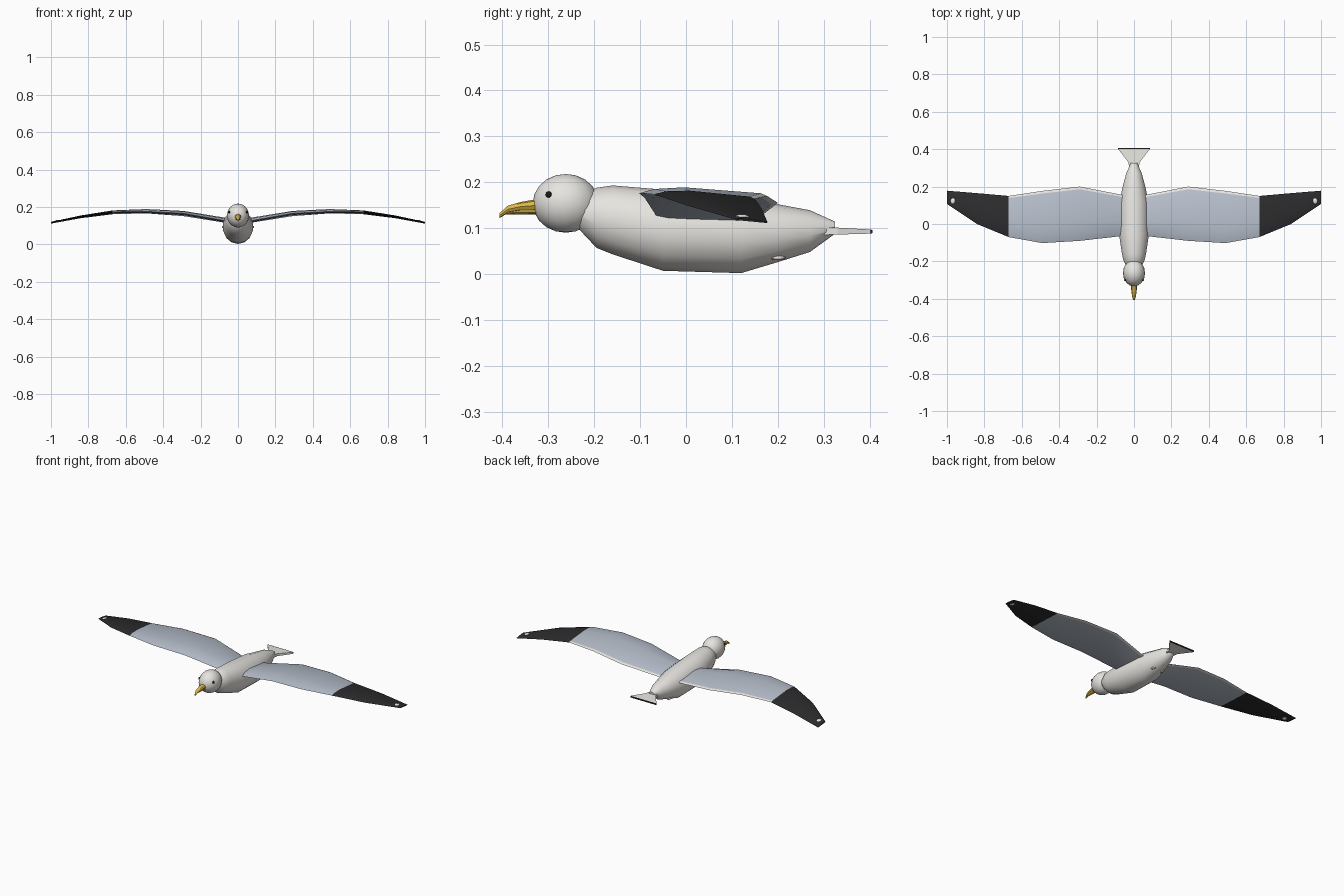
import bpy, bmesh, math
from mathutils import Vector

if "Cube" in bpy.data.objects:
    bpy.data.objects.remove(bpy.data.objects["Cube"])


def material(name, r, g, b):
    m = bpy.data.materials.new(name)
    m.use_nodes = True
    m.diffuse_color = (r, g, b, 1)
    bsdf = next(n for n in m.node_tree.nodes if n.type == 'BSDF_PRINCIPLED')
    bsdf.inputs["Base Color"].default_value = (r, g, b, 1)
    return m


WHITE = material("white feathers", 0.83, 0.81, 0.77)
GREY = material("grey feathers", 0.47, 0.52, 0.60)
BLACK = material("black feathers", 0.025, 0.025, 0.027)
YELLOW = material("yellow beak", 0.72, 0.48, 0.06)
EYE = material("dark eye", 0.01, 0.01, 0.01)
PINK = material("pale pink feet", 0.80, 0.68, 0.64)


def finish(name, bm, mats, smooth=40):
    """Turn a bmesh into a shaded object."""
    bmesh.ops.recalc_face_normals(bm, faces=bm.faces)
    me = bpy.data.meshes.new(name)
    bm.to_mesh(me)
    bm.free()
    ob = bpy.data.objects.new(name, me)
    bpy.context.collection.objects.link(ob)
    for m in mats:
        me.materials.append(m)
    if smooth:
        bpy.ops.object.select_all(action='DESELECT')
        ob.select_set(True)
        bpy.context.view_layer.objects.active = ob
        bpy.ops.object.shade_smooth_by_angle(angle=math.radians(smooth))
    return ob


def loft(name, rings, mats, rule=None, smooth=40):
    """Skin closed rings of points; rule(ring, side) picks the colour."""
    bm = bmesh.new()
    loops = [[bm.verts.new(p) for p in ring] for ring in rings]
    n = len(loops[0])
    for i in range(len(loops) - 1):
        for j in range(n):
            k = (j + 1) % n
            f = bm.faces.new((loops[i][j], loops[i][k],
                              loops[i + 1][k], loops[i + 1][j]))
            f.material_index = rule(i, j) if rule else 0
    bm.faces.new(loops[0][::-1])
    end = bm.faces.new(loops[-1])
    end.material_index = len(mats) - 1
    return finish(name, bm, mats, smooth)


def oval(y, low, high, rx, sides):
    """Upright elliptical ring at y."""
    mid, rz = (low + high) / 2, (high - low) / 2
    return [(rx * math.sin(a), y, mid + rz * math.cos(a))
            for a in (2 * math.pi * i / sides for i in range(sides))]


def ball(name, centre, radii, mat, u=14, v=10):
    bm = bmesh.new()
    bmesh.ops.create_uvsphere(bm, u_segments=u, v_segments=v, radius=1)
    for vert in bm.verts:
        vert.co = Vector(c + r * p for c, r, p in zip(centre, radii, vert.co))
    return finish(name, bm, [mat], 60)


# Body: y, bottom, top, half width
body = [(-0.24, 0.105, 0.165, 0.035), (-0.195, 0.057, 0.188, 0.058),
        (-0.16, 0.043, 0.193, 0.066), (-0.05, 0.007, 0.184, 0.083),
        (0.12, 0.002, 0.17, 0.079), (0.2, 0.026, 0.152, 0.062),
        (0.27, 0.048, 0.139, 0.043), (0.325, 0.088, 0.114, 0.018)]
loft("body", [oval(*r, 14) for r in body], [WHITE], smooth=60)

# Head
ball("head", (0, -0.262, 0.154), (0.059, 0.072, 0.064), WHITE, 16, 10)

# Beak: hooked upper half over a shorter lower half
upper = [(-0.32, 0.136, 0.164, 0.018), (-0.36, 0.137, 0.157, 0.014),
         (-0.388, 0.133, 0.149, 0.010), (-0.406, 0.122, 0.133, 0.004)]
lower = [(-0.32, 0.129, 0.142, 0.015), (-0.36, 0.130, 0.141, 0.011),
         (-0.393, 0.130, 0.136, 0.005)]
loft("upper_beak", [oval(*r, 8) for r in upper], [YELLOW])
loft("lower_beak", [oval(*r, 8) for r in lower], [YELLOW])

# Tail: flat fan with a dark end
tail = [(0.285, 0.085, 0.102, 0.022), (0.33, 0.086, 0.101, 0.03),
        (0.402, 0.088, 0.097, 0.086), (0.406, 0.089, 0.096, 0.084)]
loft("tail", [[(-w, y, lo), (w, y, lo), (w, y, hi), (-w, y, hi)]
              for y, lo, hi, w in tail], [WHITE, BLACK],
     lambda i, j: int(i == 2), smooth=0)

# Wing stations: x, front y, back y, front z, back z, thickness
wing = [(0.03, -0.06, 0.15, 0.117, 0.112, 0.024),
        (0.07, -0.065, 0.157, 0.127, 0.121, 0.024),
        (0.29, -0.09, 0.20, 0.166, 0.155, 0.022),
        (0.49, -0.102, 0.177, 0.176, 0.170, 0.020),
        (0.67, -0.07, 0.15, 0.174, 0.164, 0.015),
        (0.84, 0.0, 0.165, 0.150, 0.142, 0.010),
        (1.0, 0.107, 0.178, 0.119, 0.112, 0.005)]
# Wing section: fraction of chord, height in thicknesses
section = [(0, 0), (0.12, 0.5), (0.35, 0.75), (0.95, 0.28), (1, 0),
           (0.95, -0.22), (0.35, -0.25), (0.12, -0.22)]


def wing_colour(i, j):
    if i >= 4:
        return 2
    return 1 if j in (3, 4) else 0


for side, label in ((1, "left"), (-1, "right")):
    rings = [[(side * x, y0 + (y1 - y0) * c, z0 + (z1 - z0) * c + t * h)
              for c, h in section] for x, y0, y1, z0, z1, t in wing]
    loft(label + "_wing", rings, [GREY, WHITE, BLACK], wing_colour)
    ball(label + "_wingtip_spot", (side * 0.967, 0.122, 0.124),
         (0.014, 0.017, 0.006), WHITE, 10, 6)
    ball(label + "_eye", (side * 0.046, -0.299, 0.173),
         (0.007, 0.007, 0.007), EYE, 10, 6)
    # Tucked foot
    ball(label + "_foot", (side * 0.03, 0.2, 0.035),
         (0.010, 0.018, 0.005), PINK, 10, 6)
